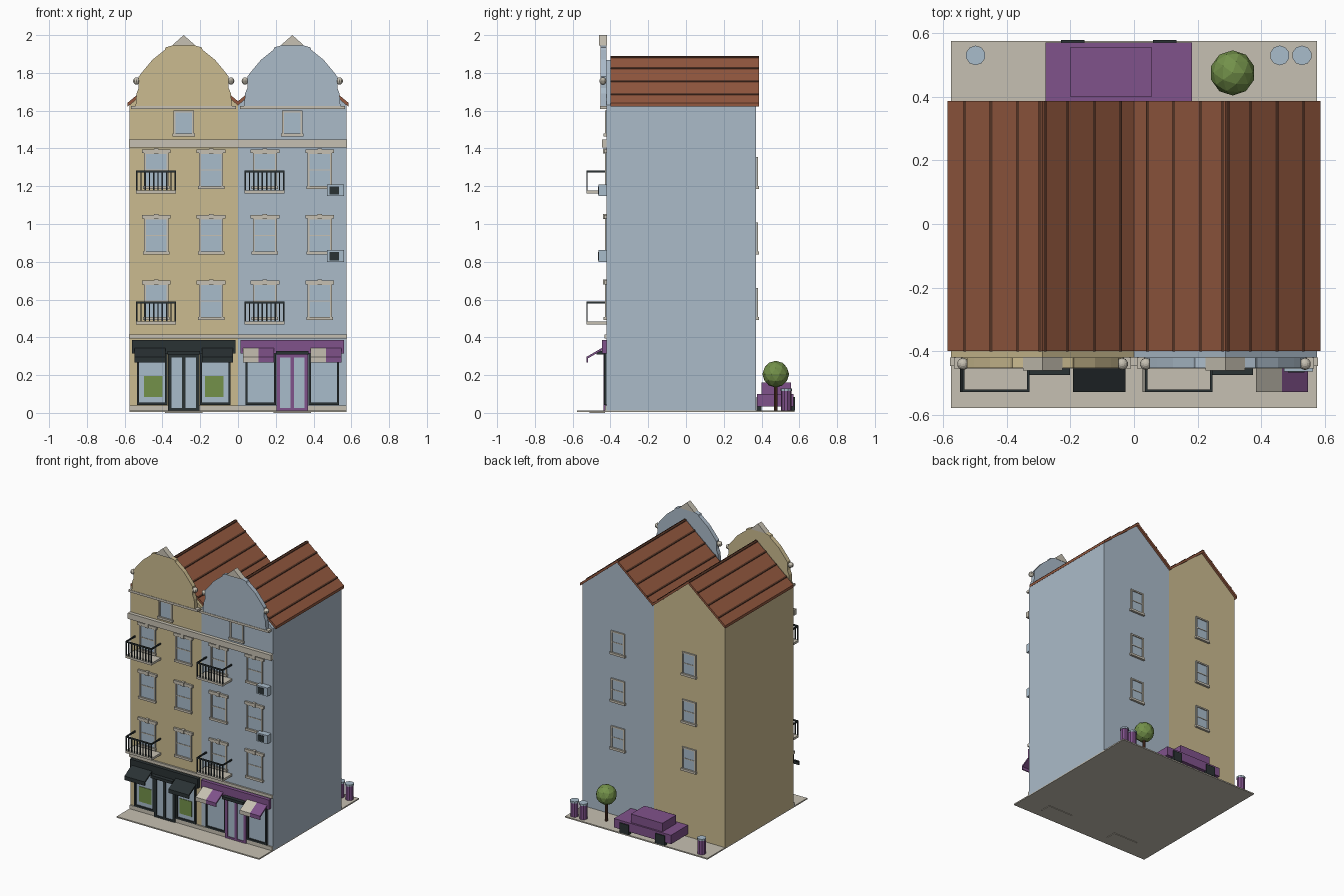
import bpy, bmesh, math
from mathutils import Matrix, Vector

cube = bpy.data.objects.get("Cube")
if cube:
    bpy.data.objects.remove(cube, do_unlink=True)


def material(name, hex_code):
    def linear(c):
        return c / 12.92 if c <= 0.04045 else ((c + 0.055) / 1.055) ** 2.4
    rgb = [linear(int(hex_code[i:i + 2], 16) / 255) for i in (0, 2, 4)]
    mat = bpy.data.materials.new(name)
    mat.use_nodes = True
    mat.diffuse_color = (*rgb, 1)
    mat.node_tree.nodes["Principled BSDF"].inputs["Base Color"].default_value = (*rgb, 1)
    return mat


sand = material("sand wall", "CBBB90")
blue = material("pale blue wall", "ABBBC9")
glass = material("window glass", "A9BCCB")
stone = material("pale stone", "C6C0B2")
tile = material("roof tile", "93583F")
brown = material("dark brown", "5A3829")
dark = material("charcoal", "2A3234")
purple = material("purple paint", "80528B")
green = material("leaf green", "73914A")


def finish(bm, name, mat):
    bmesh.ops.recalc_face_normals(bm, faces=bm.faces)
    mesh = bpy.data.meshes.new(name)
    bm.to_mesh(mesh)
    bm.free()
    mesh.materials.append(mat)
    obj = bpy.data.objects.new(name, mesh)
    bpy.context.collection.objects.link(obj)
    return obj


def boxes(name, mat, *spans):
    """One object made of boxes, each given as (x range, y range, z range)."""
    bm = bmesh.new()
    for span in spans:
        mid = Vector([(a + b) / 2 for a, b in span])
        size = Vector([abs(b - a) for a, b in span])
        bmesh.ops.create_cube(bm, size=1, matrix=Matrix.LocRotScale(mid, None, size))
    return finish(bm, name, mat)


def prism(name, mat, outline, depth, along="y"):
    """Extrude an outline: (x, z) pairs along y, or (y, z) pairs along x."""
    bm = bmesh.new()
    put = (lambda a, d, z: (a, d, z)) if along == "y" else (lambda a, d, z: (d, a, z))
    near, far = [[bm.verts.new(put(a, d, z)) for a, z in outline] for d in depth]
    bm.faces.new(near)
    bm.faces.new(far)
    for i in range(len(near)):
        j = (i + 1) % len(near)
        bm.faces.new((near[i], near[j], far[j], far[i]))
    return finish(bm, name, mat)


def around(c, half):
    return (c - half, c + half)


def cylinder(name, mat, center, radius, z, sides):
    bm = bmesh.new()
    spot = Matrix.Translation((*center, (z[0] + z[1]) / 2))
    bmesh.ops.create_cone(bm, cap_ends=True, segments=sides, radius1=radius,
                          radius2=radius, depth=z[1] - z[0], matrix=spot)
    return finish(bm, name, mat)


FRONT, BACK, HALF = -0.42, 0.37, 0.2875
EAVE, RIDGE = 1.63, 1.868
SLOPE = (RIDGE - EAVE) / HALF


def window(name, x, z, side=-1, half=0.064, height=0.19, cap=True, bar=True):
    """Framed window; side is -1 on the front wall and 1 on the back wall."""
    wall = FRONT if side < 0 else BACK

    def out(d):
        return (wall - side * 0.01, wall + side * d)
    top, edge = z + height, 0.01
    boxes(name + "_glass", glass, (around(x, half), out(0.003), (z, top)))
    parts = [((x - half, x - half + edge), out(0.01), (z, top)),
             ((x + half - edge, x + half), out(0.01), (z, top)),
             (around(x, half), out(0.01), (top - edge, top)),
             (around(x, half + 0.006), out(0.016), (z - 0.006, z + edge))]
    if bar:
        parts.append((around(x, half), out(0.006), around(z + height / 2, 0.003)))
    if cap:
        parts += [(around(x, half + 0.012), out(0.014), (top - 0.006, top + 0.014)),
                  (around(x, 0.012), out(0.02), (top - 0.008, top + 0.02))]
    boxes(name + "_frame", stone, *parts)


def balcony(name, x, z):
    half, lip, top = 0.106, -0.528, z + 0.122
    boxes(name + "_slab", stone, (around(x, half), (lip, FRONT), (z, z + 0.016)))
    bars = [(around(x, half), (lip, lip + 0.008), (top - 0.01, top))]
    for s in (-1, 1):
        bars.append((around(x + s * (half - 0.004), 0.004), (lip, FRONT), (top - 0.01, top)))
    count = 10
    for i in range(count):
        post = x - half + 0.004 + i * (2 * half - 0.008) / (count - 1)
        bars.append((around(post, 0.0035), (lip + 0.001, lip + 0.007), (z, top)))
    boxes(name + "_railing", dark, *bars)


def awning(name, x, colours):
    """Sloping shade with a short valance, split into equal colour strips."""
    outline = [(FRONT, 0.358), (-0.528, 0.296), (-0.528, 0.268),
               (-0.52, 0.268), (-0.52, 0.288), (FRONT, 0.346)]
    half = 0.082
    width = 2 * half / len(colours)
    for i, mat in enumerate(colours):
        left = x - half + i * width
        prism(f"{name}_strip_{i}", mat, outline, (left, left + width), along="x")


def house(name, c, wall, trim):
    # Walls with a pitched top
    prism(name + "_walls", wall, [(c - HALF, 0.01), (c + HALF, 0.01), (c + HALF, EAVE),
                                  (c, RIDGE), (c - HALF, EAVE)], (FRONT, BACK))
    # Roof slab and battens
    outer, inner = HALF + 0.011, HALF
    left, right = (outer, inner) if c < 0 else (inner, outer)
    under = [(c - left, RIDGE - left * SLOPE), (c, RIDGE), (c + right, RIDGE - right * SLOPE)]
    prism(name + "_roof", tile, under + [(x, z + 0.02) for x, z in reversed(under)], (-0.4, 0.386))
    for s in (-1, 1):
        for i, d in enumerate((0.008, 0.078, 0.162, 0.245)):
            x, z = c + s * d, RIDGE + 0.02 - d * SLOPE
            outline = [(x + s * e, z - e * SLOPE + h) for e, h in
                       ((-0.004, -0.004), (0.004, -0.004), (0.004, 0.005), (-0.004, 0.005))]
            prism(f"{name}_batten_{s}_{i}", brown, outline, (-0.401, 0.387))

    # Curved gable with cap and ball ornaments
    curve = [(0.255, 1.62), (0.25, 1.69), (0.238, 1.72), (0.238, 1.78), (0.215, 1.81),
             (0.165, 1.87), (0.1, 1.922), (0.095, 1.935), (0.05, 1.948)]
    outline = [(c + x, z) for x, z in curve] + [(c - x, z) for x, z in reversed(curve)]
    prism(name + "_gable", wall, outline, (-0.452, FRONT))
    prism(name + "_gable_cap", stone, [(c - 0.062, 1.945), (c + 0.062, 1.945), (c, 2.0)],
          (-0.46, -0.418))
    boxes(name + "_gable_ledge", stone, (around(c, 0.278), (-0.455, FRONT), (1.608, 1.624)))
    for s in (-1, 1):
        bm = bmesh.new()
        bmesh.ops.create_uvsphere(bm, u_segments=10, v_segments=8, radius=0.019,
                                  matrix=Matrix.Translation((c + s * 0.25, -0.44, 1.757)))
        finish(bm, f"{name}_gable_ball_{s}", stone)

    # Windows and balconies
    window(name + "_attic_window", c, 1.47, half=0.054, height=0.13, cap=False, bar=False)
    for floor in range(3):
        z = 0.497 + floor * 0.347
        window(f"{name}_back_window_{floor}", c, z, side=1, half=0.055, height=0.165, cap=False)
        for s in (-1, 1):
            window(f"{name}_window_{floor}_{s}", c + s * 0.145, z)
        if floor != 1:
            balcony(f"{name}_balcony_{floor}", c - 0.147, z - 0.03)

    # Shop front
    boxes(name + "_shop_sign", trim, (around(c, 0.274), (-0.445, FRONT), (0.315, 0.385)))
    for s in (-1, 1):
        x, half, bar = c + s * 0.167, 0.081, 0.012
        boxes(f"{name}_shop_glass_{s}", glass, (around(x, half), (-0.423, -0.41), (0.045, 0.32)))
        sides = [(around(x + e * (half - bar / 2), bar / 2), (-0.434, -0.41), (0.045, 0.32))
                 for e in (-1, 1)]
        boxes(f"{name}_shop_frame_{s}", dark, *sides,
              (around(x, half), (-0.434, -0.41), (0.042, 0.055)))
        awning(f"{name}_awning_{s}", c + s * 0.178, [dark] if trim == dark else [stone, purple])
        if trim == dark:
            boxes(f"{name}_poster_{s}", green,
                  (around(c + s * 0.162, 0.049), (-0.427, -0.422), (0.085, 0.195)))

    # Double door, hood and step
    boxes(name + "_door_glass", glass, (around(c, 0.08), (-0.432, -0.41), (0.015, 0.31)))
    stiles = [(around(c + d, 0.01), (-0.438, -0.41), (0.013, 0.31)) for d in (-0.074, 0, 0.074)]
    rails = [(around(c, 0.082), (-0.438, -0.41), z) for z in ((0.013, 0.026), (0.294, 0.312))]
    boxes(name + "_door_frame", trim, *stiles, *rails)
    boxes(name + "_door_hood", dark, (around(c, 0.086), (-0.474, FRONT), (0.308, 0.328)))
    boxes(name + "_door_step", stone, (around(c, 0.1), (-0.51, -0.43), (0, 0.01)))


# Ground and shared stone bands
boxes("pavement", stone, (around(0, 0.575), (-0.578, 0.575), (0.004, 0.013)))
house("sand_house", -HALF, sand, dark)
house("blue_house", HALF, blue, purple)
boxes("cornice", stone, (around(0, 0.578), (-0.446, FRONT), (1.405, 1.447)))
boxes("shop_band", stone, (around(0, 0.576), (-0.432, FRONT), (0.393, 0.415)))
boxes("plinth", stone, (around(0, 0.575), (-0.43, FRONT), (0.012, 0.04)))

# Air conditioners
for i, z in enumerate((0.8, 1.147)):
    boxes(f"cooler_{i}", glass, ((0.472, 0.562), (-0.463, FRONT), (z, z + 0.062)))
    boxes(f"cooler_grille_{i}", dark, ((0.484, 0.536), (-0.467, -0.462), (z + 0.008, z + 0.052)))

# Parked car
boxes("car_body", purple, ((-0.278, 0.183), (0.375, 0.57), (0.035, 0.1)))
boxes("car_cabin", purple, ((-0.2, 0.055), (0.4, 0.557), (0.1, 0.162)))
boxes("car_wheels", dark, *[(around(x, 0.037), y, (0.013, 0.085))
                            for x in (-0.193, 0.097) for y in ((0.372, 0.4), (0.55, 0.578))])

# Tree
cylinder("tree_trunk", brown, (0.31, 0.475), 0.01, (0.005, 0.16), 8)
crown = bmesh.new()
bmesh.ops.create_icosphere(crown, subdivisions=2, radius=0.071,
                           matrix=Matrix.Translation((0.31, 0.475, 0.205)))
finish(crown, "tree_crown", green)

# Waste bins
for i, x in enumerate((-0.498, 0.458, 0.528)):
    cylinder(f"bin_{i}", purple, (x, 0.53), 0.028, (0.013, 0.115), 10)
    cylinder(f"bin_lid_{i}", glass, (x, 0.53), 0.031, (0.115, 0.128), 10)
